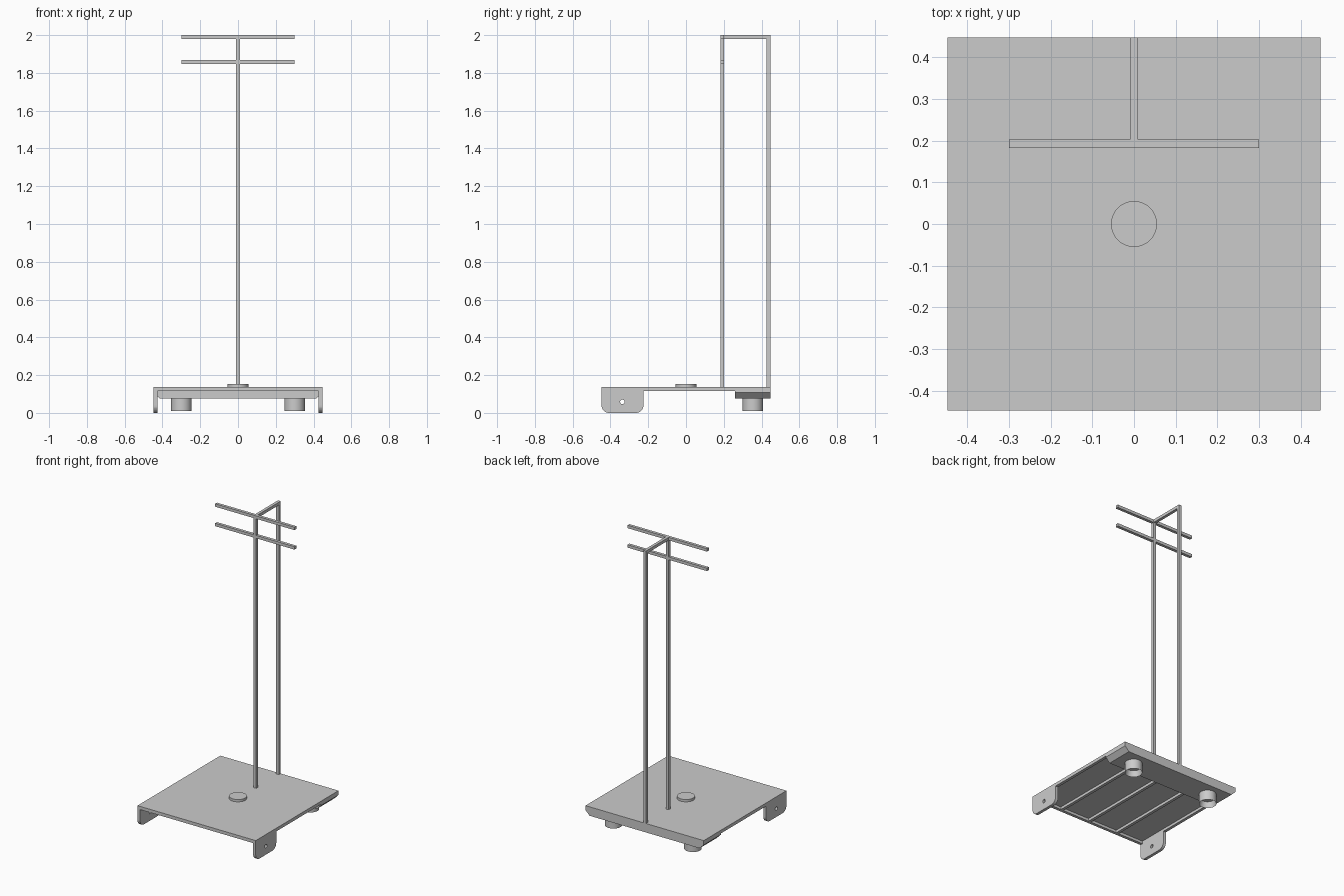
import bpy, bmesh, math
from mathutils import Matrix

cube = bpy.data.objects.get("Cube")
if cube:
    bpy.data.objects.remove(cube, do_unlink=True)

grey = bpy.data.materials.new("plain grey")
grey.use_nodes = True
GREY = (0.6, 0.6, 0.6, 1)
grey.diffuse_color = GREY
grey.node_tree.nodes["Principled BSDF"].inputs["Base Color"].default_value = GREY

HALF, T, TOP = 0.447, 0.02, 0.138
UNDER = TOP - 0.022


def finish(name, bm):
    bmesh.ops.recalc_face_normals(bm, faces=bm.faces)
    mesh = bpy.data.meshes.new(name)
    bm.to_mesh(mesh)
    bm.free()
    mesh.materials.append(grey)
    obj = bpy.data.objects.new(name, mesh)
    bpy.context.collection.objects.link(obj)
    return obj


def box_mesh(x, y, z):
    bm = bmesh.new()
    bmesh.ops.create_cube(bm, size=1)
    for v in bm.verts:
        v.co = [r[0] if c < 0 else r[1] for c, r in zip(v.co, (x, y, z))]
    return bm


def box(name, x, y, z):
    return finish(name, box_mesh(x, y, z))


def cylinder_mesh(radius, x, y, z0, z1):
    bm = bmesh.new()
    bmesh.ops.create_cone(bm, cap_ends=True, segments=48, radius1=radius, radius2=radius,
                          depth=z1 - z0, matrix=Matrix.Translation((x, y, (z0 + z1) / 2)))
    return bm


def smooth(obj):
    bpy.ops.object.select_all(action='DESELECT')
    obj.select_set(True)
    bpy.context.view_layer.objects.active = obj
    bpy.ops.object.shade_smooth_by_angle(angle=math.radians(30))


# Base: thin sheet carried by a frame and three ribs
SHEET = TOP - 0.004
INNER = HALF - T
box("base_sheet", (-HALF, HALF), (-HALF, HALF), (SHEET, TOP))
box("front_frame_bar", (-HALF, HALF), (-HALF, -INNER), (UNDER, SHEET))
box("back_frame_bar", (-HALF, HALF), (INNER, HALF), (UNDER, SHEET))
for side, x in (("left", (INNER, HALF)), ("right", (-HALF, -INNER))):
    box(side + "_frame_bar", x, (-INNER, INNER), (UNDER, SHEET))
for side, x in (("left", 0.224), ("middle", 0), ("right", -0.224)):
    box(side + "_rib", (x - T / 2, x + T / 2), (-INNER, INNER), (UNDER, SHEET))

# Rear block with ends that slope inwards at the bottom
bm = box_mesh((-HALF, HALF), (0.26, HALF), (0.077, UNDER))
low = [e for e in bm.edges if all(v.co.z < 0.1 for v in e.verts)
       and abs(e.verts[0].co.x - e.verts[1].co.x) < 0.01]
bmesh.ops.bevel(bm, geom=low, offset=0.031, segments=1, affect='EDGES')
finish("rear_block", bm)

# Rubber feet as open cups
for side, x in (("left", 0.3), ("right", -0.3)):
    bm = cylinder_mesh(0.054, x, 0.354, 0.01, 0.077)
    bottom = [f for f in bm.faces if f.normal.z < -0.9]
    bmesh.ops.inset_region(bm, faces=bottom, thickness=0.009)
    bmesh.ops.translate(bm, verts=bottom[0].verts[:], vec=(0, 0, 0.04))
    smooth(finish(side + "_foot", bm))

# Front side brackets with rounded lower corners and a bolt hole
bm = bmesh.new()
bmesh.ops.create_cone(bm, cap_ends=True, segments=24, radius1=0.012, radius2=0.012, depth=2,
                      matrix=Matrix.Translation((0, -0.337, 0.058)) @ Matrix.Rotation(math.pi / 2, 4, 'Y'))
cutter = finish("bolt_hole_cutter", bm)
cutter.hide_render = True
cutter.hide_viewport = True
for side, x in (("left", (INNER, HALF)), ("right", (-HALF, -INNER))):
    bm = box_mesh(x, (-HALF, -0.225), (0, UNDER))
    low = [e for e in bm.edges if all(v.co.z < 0.01 for v in e.verts)
           and abs(e.verts[0].co.y - e.verts[1].co.y) < 0.01]
    bmesh.ops.bevel(bm, geom=low, offset=0.04, segments=8, profile=0.5, affect='EDGES')
    bracket = finish(side + "_bracket", bm)
    cut = bracket.modifiers.new("bolt hole", 'BOOLEAN')
    cut.operation = 'DIFFERENCE'
    cut.solver = 'EXACT'
    cut.object = cutter

# Centre disc
smooth(finish("centre_disc", cylinder_mesh(0.055, 0, 0, TOP, 0.154)))

# Upright frame
POST = (-T / 2, T / 2)
FRONT = (0.182, 0.202)
box("front_post", POST, FRONT, (TOP, 2 - T))
box("back_post", POST, (INNER, HALF), (TOP, 2 - T))
box("top_arm", POST, (FRONT[1], HALF), (2 - T, 2))
box("upper_crossbar", (-0.3, 0.3), FRONT, (2 - T, 2))
box("lower_crossbar", (-0.3, 0.3), FRONT, (1.847, 1.867))
